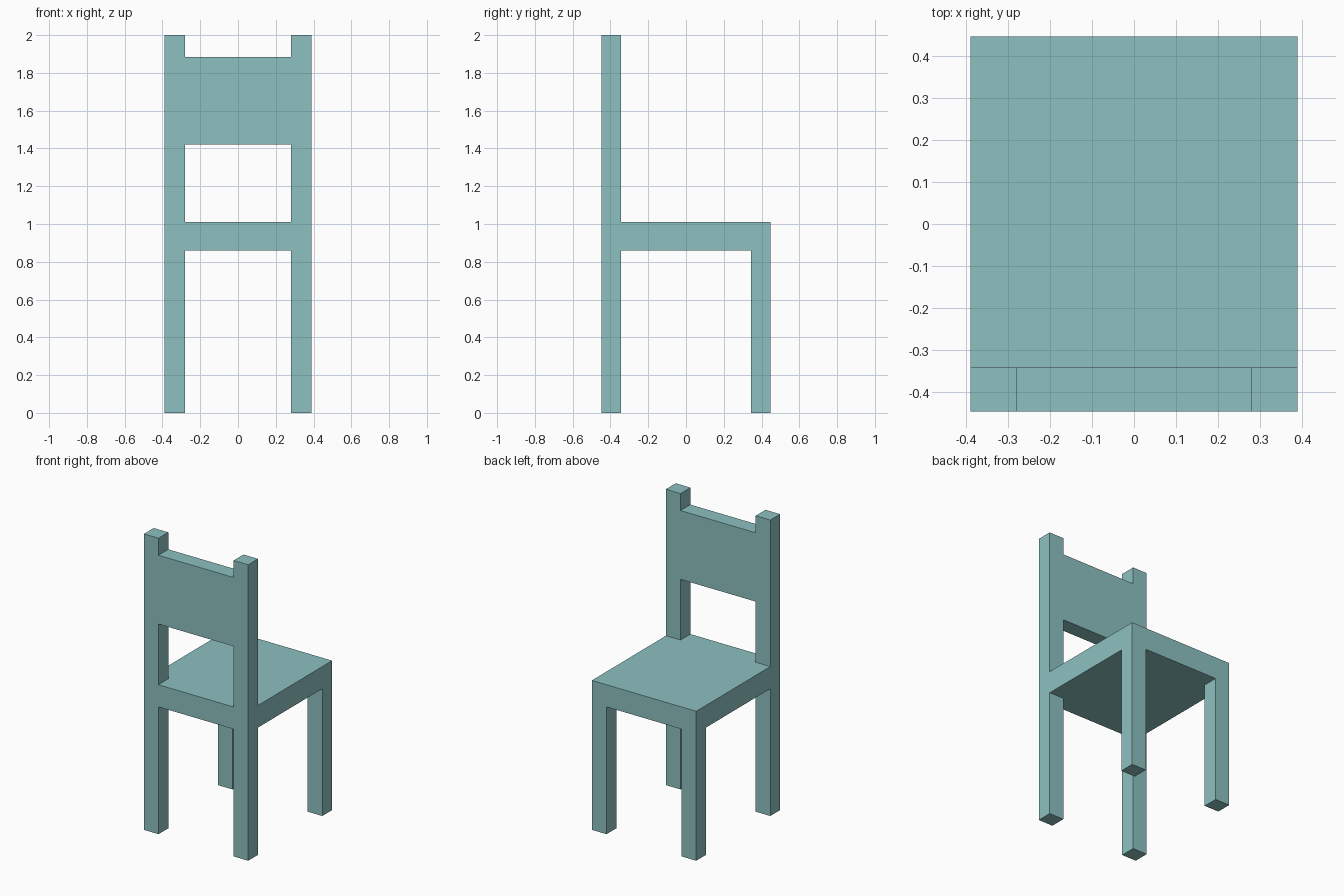
import bpy
import bmesh

if "Cube" in bpy.data.objects:
    bpy.data.objects.remove(bpy.data.objects["Cube"])

W, D = 0.39, 0.448        # half width and half depth
IX, IY = 0.281, 0.343     # inner faces of the legs
SEAT_Z = (0.86, 1.01)

mat = bpy.data.materials.new("painted_wood")
mat.diffuse_color = (0.27, 0.53, 0.53, 1)
mat.use_nodes = True
mat.node_tree.nodes["Principled BSDF"].inputs["Base Color"].default_value = mat.diffuse_color


def prism(name, outline, z0, z1):
    """Extrude a flat xy outline from z0 up to z1."""
    bm = bmesh.new()
    face = bm.faces.new([bm.verts.new((x, y, z0)) for x, y in outline])
    top = bmesh.ops.extrude_face_region(bm, geom=[face])["geom"]
    verts = [v for v in top if isinstance(v, bmesh.types.BMVert)]
    bmesh.ops.translate(bm, vec=(0, 0, z1 - z0), verts=verts)
    bmesh.ops.recalc_face_normals(bm, faces=bm.faces)
    mesh = bpy.data.meshes.new(name)
    bm.to_mesh(mesh)
    bm.free()
    mesh.materials.append(mat)
    obj = bpy.data.objects.new(name, mesh)
    bpy.context.collection.objects.link(obj)
    return obj


def box(name, x0, x1, y0, y1, z0, z1):
    return prism(name, [(x0, y0), (x1, y0), (x1, y1), (x0, y1)], z0, z1)


# Seat slab, notched at two corners to fit around the tall posts
prism("seat", [(-IX, -D), (IX, -D), (IX, -IY), (W, -IY),
               (W, D), (-W, D), (-W, -IY), (-IX, -IY)], *SEAT_Z)

# Tall backrest posts and short legs, on both sides
for side, x0, x1 in (("left", -W, -IX), ("right", IX, W)):
    box(f"back_post_{side}", x0, x1, -D, -IY, 0, 2)
    box(f"front_leg_{side}", x0, x1, IY, D, 0, SEAT_Z[0])

# Backrest panel between the posts
box("backrest", -IX, IX, -D, -IY, 1.42, 1.885)
